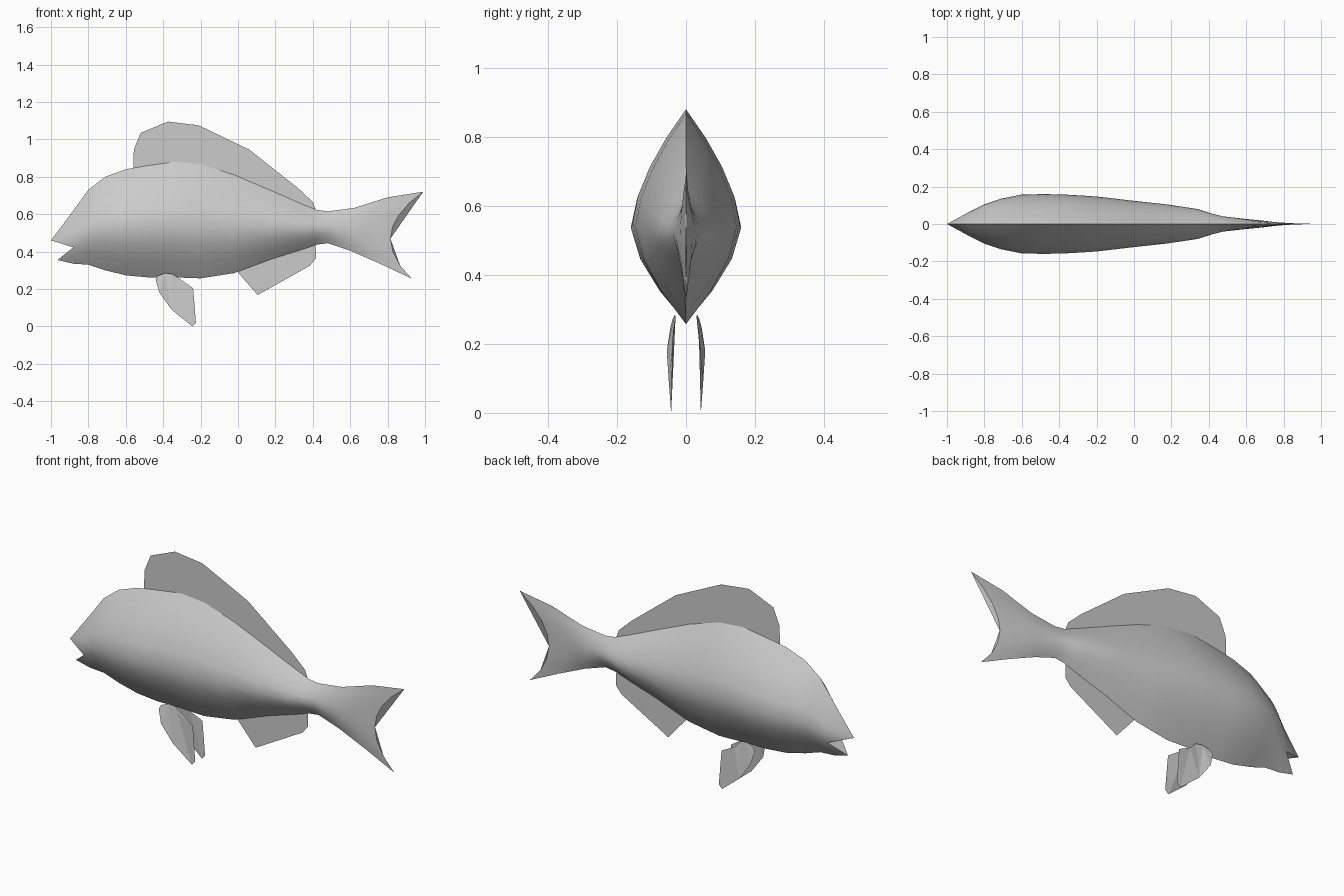
import bpy, bmesh, math

cube = bpy.data.objects.get("Cube")
if cube:
    bpy.data.objects.remove(cube, do_unlink=True)


def make_material(name, value):
    mat = bpy.data.materials.new(name)
    mat.use_nodes = True
    colour = (value, value, value, 1)
    mat.diffuse_color = colour
    mat.node_tree.nodes["Principled BSDF"].inputs["Base Color"].default_value = colour
    return mat


grey = make_material("pale grey", 0.6)


def finish(bm, name, smooth=False):
    mesh = bpy.data.meshes.new(name)
    bm.normal_update()
    bm.to_mesh(mesh)
    bm.free()
    mesh.materials.append(grey)
    obj = bpy.data.objects.new(name, mesh)
    bpy.context.collection.objects.link(obj)
    if smooth:
        bpy.ops.object.select_all(action='DESELECT')
        obj.select_set(True)
        bpy.context.view_layer.objects.active = obj
        bpy.ops.object.shade_smooth_by_angle(angle=math.radians(40))
    return obj


# Heights around one flank, from belly ridge (-1) to back ridge (1)
LEVELS = [-1, -0.67, -0.33, 0, 0.25, 0.5, 0.75, 1]
MOUTH = 2

# Cross-sections: x, back height, belly height, half width
BODY = [
    (-0.88, 0.62, 0.335, 0.065), (-0.80, 0.73, 0.33, 0.105),
    (-0.71, 0.80, 0.30, 0.135), (-0.60, 0.84, 0.273, 0.157),
    (-0.48, 0.86, 0.262, 0.16), (-0.34, 0.88, 0.262, 0.156),
    (-0.20, 0.868, 0.257, 0.147), (-0.02, 0.81, 0.285, 0.126),
    (0.18, 0.725, 0.36, 0.104), (0.34, 0.655, 0.41, 0.08),
    (0.42, 0.623, 0.437, 0.055), (0.48, 0.615, 0.445, 0.04),
]
# Tail sections bend backwards: back x, middle x, belly x, heights, half width
TAIL = [
    (0.62, 0.57, 0.60, 0.633, 0.405, 0.03),
    (0.80, 0.69, 0.76, 0.69, 0.335, 0.018),
    (0.99, 0.815, 0.93, 0.72, 0.255, 0.001),
]
stations = [(x, x, x, t, b, w) for x, t, b, w in BODY] + TAIL


def section(bm, station):
    """Closed lens-shaped ring: up the left flank, down the right flank."""
    xt, xm, xb, top, bottom, width = station
    mid = bottom + 0.46 * (top - bottom)

    def point(t, side):
        z = mid + t * ((top - mid) if t > 0 else (mid - bottom))
        x = xm + t * t * ((xt if t > 0 else xb) - xm)
        y = side * width * (1 - abs(t) ** 1.6)
        return bm.verts.new((x, y, z))

    left = [point(t, 1) for t in LEVELS]
    right = [point(t, -1) for t in reversed(LEVELS[1:-1])]
    return left + right


# Body and forked tail in one skin
bm = bmesh.new()
rings = [section(bm, s) for s in stations]
count = len(rings[0])
for a, b in zip(rings, rings[1:]):
    for i in range(count):
        j = (i + 1) % count
        bm.faces.new((a[i], a[j], b[j], b[i]))
bm.faces.new(rings[-1])

# Open mouth: the first ring splits into upper and lower jaws
head = rings[0]
corner_left, corner_right = MOUTH, count - MOUTH
nose = bm.verts.new((-1, 0, 0.46))
chin = bm.verts.new((-0.965, 0, 0.355))
for i in range(count):
    tip = nose if corner_left <= i < corner_right else chin
    bm.faces.new((tip, head[(i + 1) % count], head[i]))
bm.faces.new((nose, head[corner_left], head[corner_right]))
bm.faces.new((chin, head[corner_right], head[corner_left]))
bmesh.ops.recalc_face_normals(bm, faces=bm.faces)
finish(bm, "body", smooth=True)


def fin(name, outline, sway=lambda x, z: 0):
    """Flat single-sheet fin from its side outline."""
    bm = bmesh.new()
    bm.faces.new([bm.verts.new((x, sway(x, z), z)) for x, z in outline])
    bmesh.ops.triangulate(bm, faces=bm.faces)
    return finish(bm, name)


fin("dorsal_fin", [
    (-0.56, 0.82), (-0.3, 0.8), (0.0, 0.74), (0.38, 0.6), (0.42, 0.61),
    (0.40, 0.665), (0.32, 0.74), (0.06, 0.945), (-0.21, 1.075),
    (-0.375, 1.095), (-0.52, 1.035), (-0.557, 0.945)])
fin("anal_fin", [
    (-0.01, 0.30), (0.105, 0.168), (0.385, 0.325), (0.417, 0.365),
    (0.415, 0.44), (0.2, 0.40)])

# Paired belly fins, leaning in to the body at the top
for name, side in (("left_pelvic_fin", 1), ("right_pelvic_fin", -1)):
    fin(name, [
        (-0.43, 0.27), (-0.44, 0.25), (-0.42, 0.18), (-0.355, 0.09),
        (-0.245, 0.0), (-0.225, 0.02), (-0.24, 0.205), (-0.31, 0.24),
        (-0.35, 0.28), (-0.39, 0.285)],
        lambda x, z: side * (0.043 - 0.25 * max(0, z - 0.2) - 0.08 * (x + 0.26)
                             * min(1, z / 0.1)))
